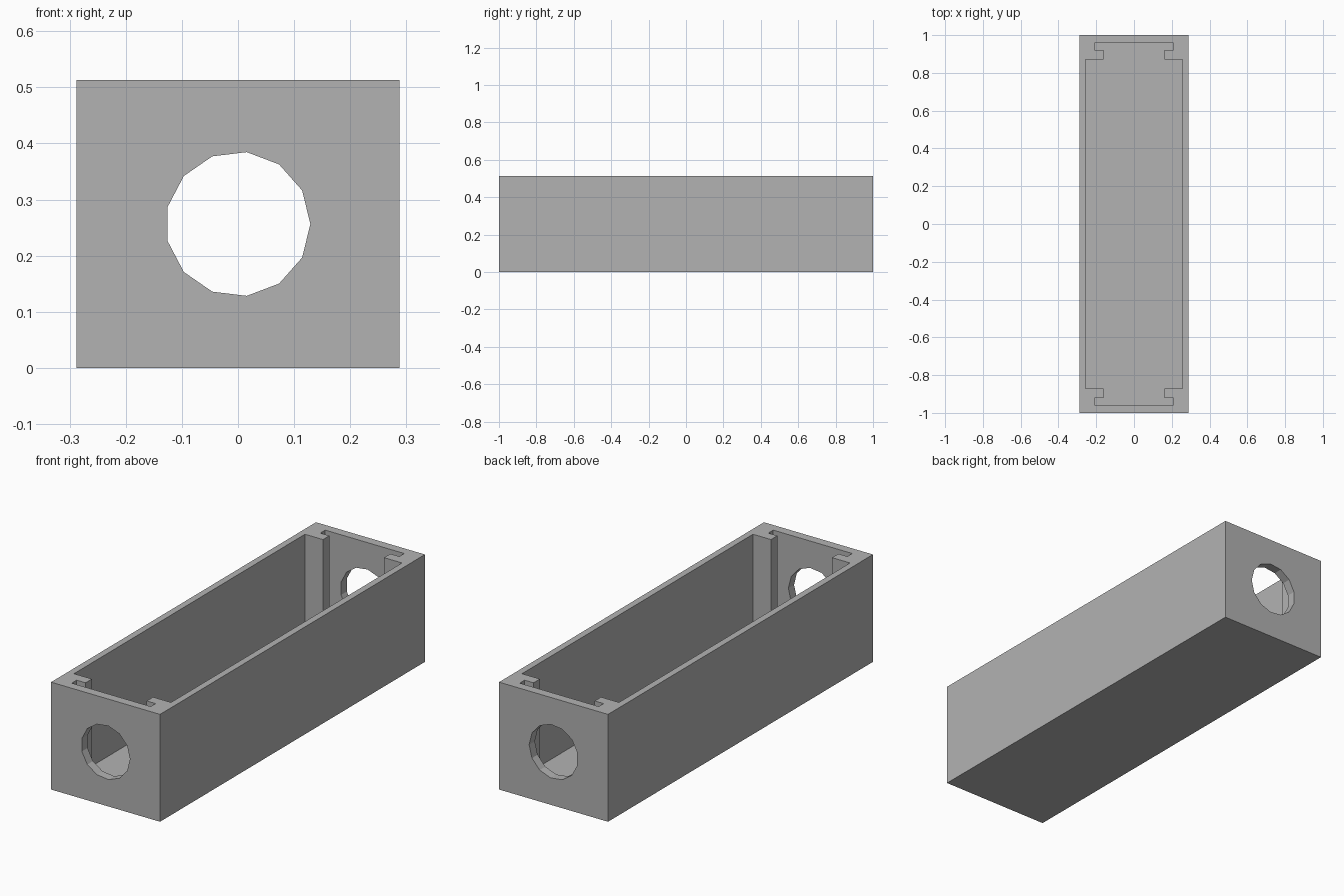
import bpy, bmesh, math
from mathutils import Vector

if "Cube" in bpy.data.objects:
    bpy.data.objects.remove(bpy.data.objects["Cube"], do_unlink=True)

HALF_X, HALF_Y, HEIGHT = 0.288, 1.0, 0.513
FLOOR = 0.02
HOLE_RADIUS, HOLE_SIDES = 0.129, 13

grey = bpy.data.materials.new("grey")
grey.use_nodes = True
colour = (0.448, 0.448, 0.448, 1)
grey.diffuse_color = colour
grey.node_tree.nodes["Principled BSDF"].inputs["Base Color"].default_value = colour


def prism(name, points, direction):
    """Closed prism: a flat outline swept along a direction."""
    bm = bmesh.new()
    base = bm.faces.new([bm.verts.new(p) for p in points])
    swept = bmesh.ops.extrude_face_region(bm, geom=[base], use_keep_orig=True)
    moved = [v for v in swept["geom"] if isinstance(v, bmesh.types.BMVert)]
    bmesh.ops.translate(bm, verts=moved, vec=Vector(direction))
    bmesh.ops.recalc_face_normals(bm, faces=bm.faces)
    mesh = bpy.data.meshes.new(name)
    bm.to_mesh(mesh)
    bm.free()
    mesh.materials.append(grey)
    obj = bpy.data.objects.new(name, mesh)
    bpy.context.collection.objects.link(obj)
    return obj


# Outer block
outline = [(-HALF_X, -HALF_Y, 0), (HALF_X, -HALF_Y, 0),
           (HALF_X, HALF_Y, 0), (-HALF_X, HALF_Y, 0)]
box = prism("box", outline, (0, 0, HEIGHT))

# Inner cavity with a T-shaped panel slot at each end, mirrored from one quarter
quarter = [(0.2565, 0.872), (0.1615, 0.872), (0.1615, 0.92),
           (0.209, 0.92), (0.209, 0.957)]
half = quarter + [(-x, y) for x, y in reversed(quarter)]
cavity_outline = half + [(x, -y) for x, y in reversed(half)]
cavity = prism("cavity_cutter", [(x, y, FLOOR) for x, y in cavity_outline],
               (0, 0, HEIGHT))

# Faceted round hole through both end walls
step = math.tau / HOLE_SIDES
circle = [(HOLE_RADIUS * math.cos(i * step), -HALF_Y - 0.1,
           HEIGHT / 2 + HOLE_RADIUS * math.sin(i * step)) for i in range(HOLE_SIDES)]
hole = prism("hole_cutter", circle, (0, 2 * HALF_Y + 0.2, 0))

# Cut the block, then discard the cutters
for cutter in (cavity, hole):
    cutter.hide_render = True
    cut = box.modifiers.new(cutter.name, "BOOLEAN")
    cut.operation = "DIFFERENCE"
    cut.solver = "EXACT"
    cut.object = cutter

bpy.context.view_layer.update()
graph = bpy.context.evaluated_depsgraph_get()
result = bpy.data.meshes.new_from_object(box.evaluated_get(graph))
box.modifiers.clear()
box.data = result
for cutter in (cavity, hole):
    bpy.data.objects.remove(cutter, do_unlink=True)
